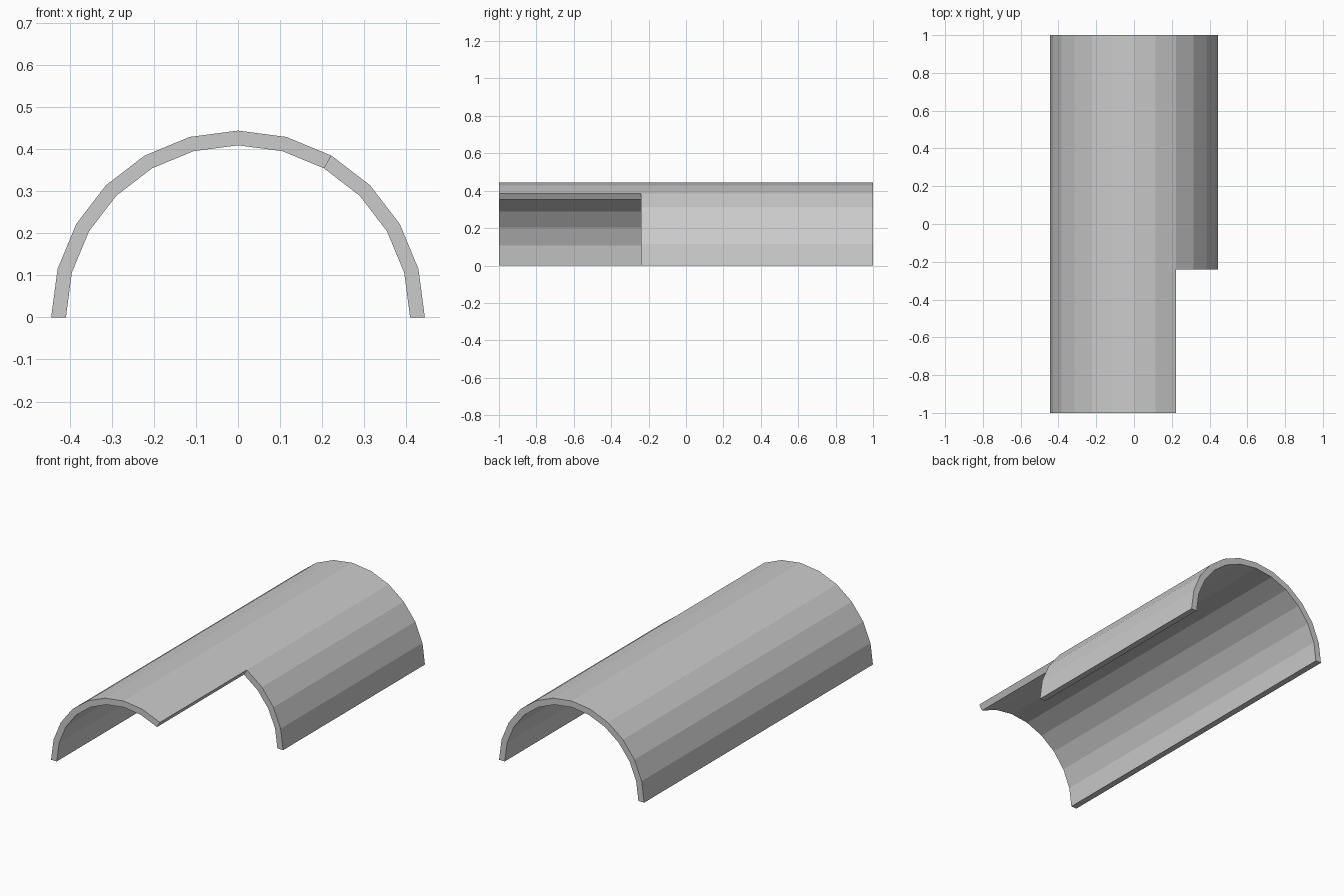
import bpy, bmesh, math

if "Cube" in bpy.data.objects:
    bpy.data.objects.remove(bpy.data.objects["Cube"])

R_OUT, R_IN = 0.444, 0.409
SEGMENTS = 12               # 15 degree facets over the half circle
Y_STATIONS = (-1.0, -0.24, 1.0)
NOTCH_SEGMENTS = 4          # facets removed at the front right

bm = bmesh.new()


def grid(radius):
    """Vertices of one half-cylinder skin, keyed by (facet, station)."""
    return {(i, j): bm.verts.new((radius * math.cos(math.pi * i / SEGMENTS), y,
                                  radius * math.sin(math.pi * i / SEGMENTS)))
            for i in range(SEGMENTS + 1) for j, y in enumerate(Y_STATIONS)}


outer, inner = grid(R_OUT), grid(R_IN)
partner = {outer[k]: inner[k] for k in outer}

# Outer and inner skins, leaving out the notch
for i in range(SEGMENTS):
    for j in range(2):
        if j == 0 and i < NOTCH_SEGMENTS:
            continue
        keys = [(i, j), (i + 1, j), (i + 1, j + 1), (i, j + 1)]
        bm.faces.new([outer[k] for k in keys])
        bm.faces.new([inner[k] for k in reversed(keys)])

# Rim closing the thickness along every open edge
rim = [e for e in bm.edges if e.is_boundary and e.verts[0] in partner]
for e in rim:
    a, b = e.verts
    bm.faces.new((a, b, partner[b], partner[a]))

bmesh.ops.delete(bm, geom=[v for v in bm.verts if not v.link_faces], context='VERTS')
bmesh.ops.recalc_face_normals(bm, faces=bm.faces)

mesh = bpy.data.meshes.new("half_pipe_shell")
bm.to_mesh(mesh)
bm.free()
shell = bpy.data.objects.new("half_pipe_shell", mesh)
bpy.context.collection.objects.link(shell)
